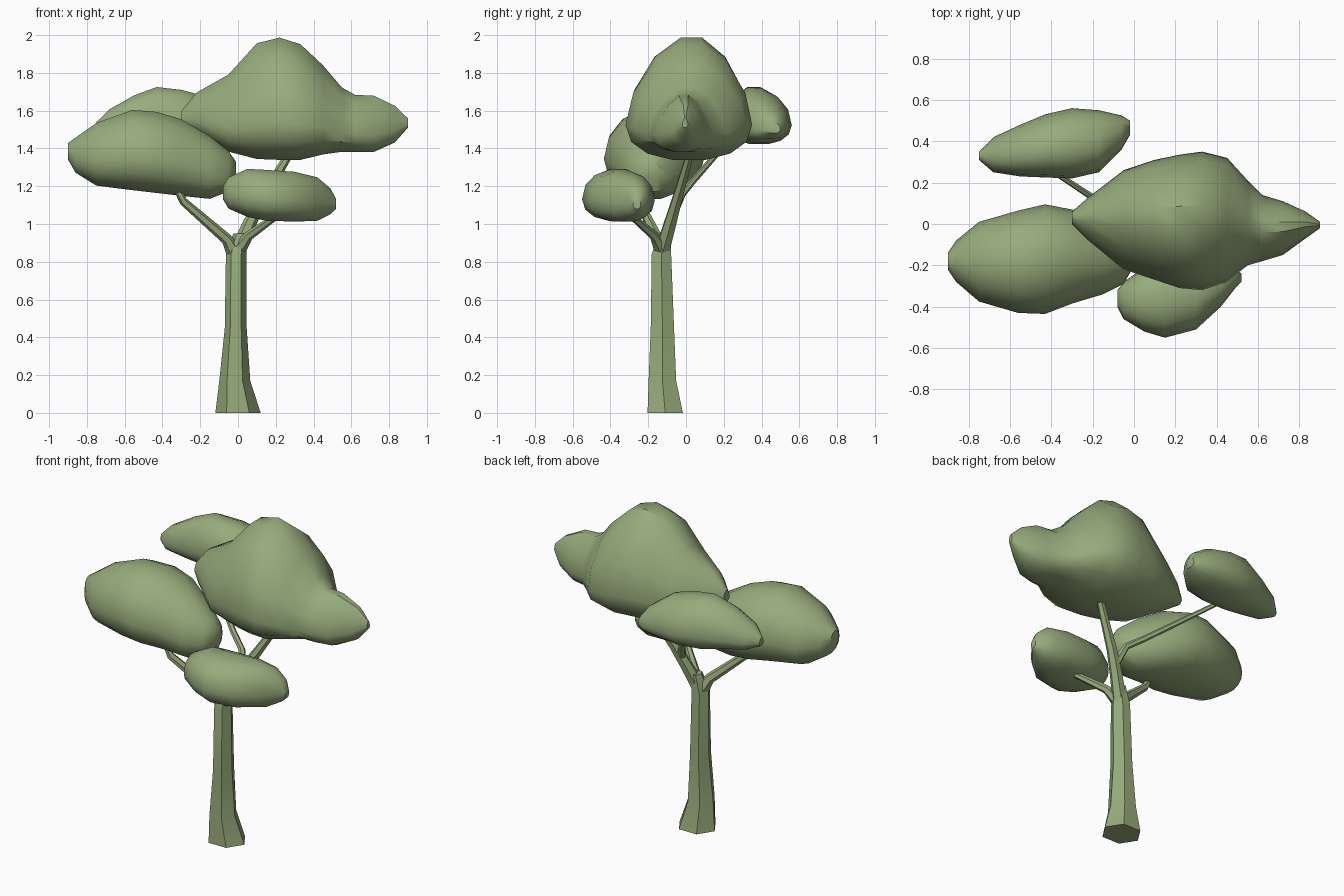
import bpy, bmesh, math
from mathutils import Vector

mat = bpy.data.materials.new("green")
mat.diffuse_color = (0.31, 0.41, 0.2, 1)


def finish(name, rings):
    """Skin a list of equal-length point rings into a closed, angle-smoothed mesh."""
    bm = bmesh.new()
    loops = [[bm.verts.new(p) for p in r] for r in rings]
    n = len(loops[0])
    for a, b in zip(loops, loops[1:]):
        for i in range(n):
            j = (i + 1) % n
            bm.faces.new((a[i], a[j], b[j], b[i]))
    bm.faces.new(loops[0])
    bm.faces.new(loops[-1])
    bmesh.ops.recalc_face_normals(bm, faces=bm.faces)
    me = bpy.data.meshes.new(name)
    bm.to_mesh(me)
    bm.free()
    me.materials.append(mat)
    ob = bpy.data.objects.new(name, me)
    bpy.context.collection.objects.link(ob)
    bpy.context.view_layer.objects.active = ob
    ob.select_set(True)
    bpy.ops.object.shade_smooth_by_angle(angle=math.radians(35))
    ob.select_set(False)
    return ob


def foliage(name, sections, peak, wide, e_top, e_low=0.9, n=14):
    """Loft along x; section = x, y min, y max, z min, z max.
    peak / wide: fractions of width at the crest and height at the widest point."""
    rings = []
    for x, y0, y1, z0, z1 in sections:
        zw = z0 + (z1 - z0) * wide
        ring = []
        for i in range(n):
            t = 2 * math.pi * i / n
            c, s = math.cos(t), math.sin(t)
            e = e_top if s > 0 else e_low
            u = math.copysign(abs(c) ** e, c)
            v = math.copysign(abs(s) ** e, s)
            yp = y0 + (y1 - y0) * (peak if s > 0 else 0.5)
            y = yp + u * ((y1 - yp) if u > 0 else (yp - y0))
            z = zw + v * ((z1 - zw) if v > 0 else (zw - z0))
            ring.append((x, y, z))
        rings.append(ring)
    return finish(name, rings)


def limb(name, path, n=6):
    """Tapered tube; path = (x, y, z, radius)."""
    pts = [Vector(p[:3]) for p in path]
    rings = []
    for i, p in enumerate(pts):
        d = (pts[min(i + 1, len(pts) - 1)] - pts[max(i - 1, 0)]).normalized()
        side = d.cross(Vector((0, 1, 0))).normalized()
        up = side.cross(d)
        r = path[i][3]
        rings.append([p + r * (side * math.cos(2 * math.pi * k / n)
                               + up * math.sin(2 * math.pi * k / n)) for k in range(n)])
    return finish(name, rings)


# Trunk: hexagonal, flared at the base (x, y, z, half width, half depth)
trunk = [(0, -0.11, 0, 0.12, 0.1), (-0.017, -0.125, 0.17, 0.082, 0.078),
         (-0.012, -0.125, 0.45, 0.058, 0.066), (-0.01, -0.13, 0.84, 0.054, 0.055),
         (0.01, -0.115, 0.95, 0.035, 0.035)]
finish("trunk", [[(x + a * math.cos(k * math.pi / 3), y + b * math.sin(k * math.pi / 3) * 1.08, z)
                  for k in range(6)] for x, y, z, a, b in trunk])

# Branches
limb("main_branch", [(0.0, -0.125, 0.86, 0.042), (0.06, -0.085, 1.0, 0.036),
                     (0.12, -0.05, 1.12, 0.03), (0.29, 0.03, 1.4, 0.02)])
limb("left_branch", [(-0.015, -0.13, 0.84, 0.045), (-0.06, -0.15, 0.92, 0.03),
                     (-0.29, -0.25, 1.12, 0.022), (-0.33, -0.25, 1.2, 0.018)])
limb("right_branch", [(0.0, -0.13, 0.86, 0.04), (0.06, -0.17, 0.94, 0.025),
                      (0.23, -0.31, 1.06, 0.016)])
limb("back_branch", [(0.08, -0.07, 1.05, 0.026), (0.04, -0.02, 1.16, 0.02),
                     (-0.05, 0.03, 1.22, 0.018), (-0.4, 0.26, 1.48, 0.013)])

# Foliage clumps
foliage("main_canopy", [
    (-0.3, 0.0, 0.06, 1.53, 1.6), (-0.22, -0.08, 0.13, 1.48, 1.7),
    (-0.05, -0.22, 0.26, 1.38, 1.8), (0.1, -0.27, 0.31, 1.34, 1.97),
    (0.22, -0.31, 0.335, 1.335, 2.0), (0.33, -0.32, 0.35, 1.335, 1.965),
    (0.45, -0.28, 0.32, 1.365, 1.85), (0.55, -0.2, 0.21, 1.38, 1.73),
    (0.62, -0.18, 0.14, 1.38, 1.69), (0.72, -0.15, 0.11, 1.38, 1.685),
    (0.83, -0.07, 0.06, 1.43, 1.63), (0.9, -0.02, 0.01, 1.51, 1.56)],
    peak=0.53, wide=0.3, e_top=1.15)
foliage("left_canopy", [
    (-0.9, -0.22, -0.14, 1.34, 1.43), (-0.86, -0.28, -0.08, 1.27, 1.46),
    (-0.75, -0.375, 0.01, 1.2, 1.54), (-0.56, -0.43, 0.065, 1.175, 1.61),
    (-0.43, -0.435, 0.095, 1.16, 1.6), (-0.3, -0.385, 0.07, 1.145, 1.56),
    (-0.15, -0.34, -0.01, 1.13, 1.47), (-0.05, -0.29, -0.08, 1.17, 1.39),
    (-0.01, -0.22, -0.14, 1.25, 1.33)],
    peak=0.5, wide=0.42, e_top=1.0)
foliage("back_canopy", [
    (-0.75, 0.31, 0.35, 1.49, 1.54), (-0.68, 0.25, 0.42, 1.46, 1.61),
    (-0.55, 0.23, 0.48, 1.44, 1.685), (-0.43, 0.225, 0.53, 1.42, 1.73),
    (-0.3, 0.22, 0.56, 1.42, 1.715), (-0.17, 0.25, 0.55, 1.43, 1.68),
    (-0.06, 0.36, 0.525, 1.45, 1.6), (-0.02, 0.43, 0.5, 1.48, 1.54)],
    peak=0.42, wide=0.35, e_top=1.0)
foliage("front_canopy", [
    (-0.08, -0.4, -0.32, 1.13, 1.2), (-0.05, -0.46, -0.28, 1.08, 1.25),
    (0.05, -0.52, -0.21, 1.035, 1.295), (0.15, -0.55, -0.18, 1.015, 1.29),
    (0.3, -0.51, -0.165, 1.01, 1.28), (0.42, -0.4, -0.18, 1.015, 1.25),
    (0.49, -0.31, -0.21, 1.05, 1.19), (0.52, -0.28, -0.24, 1.08, 1.13)],
    peak=0.52, wide=0.42, e_top=0.9)
